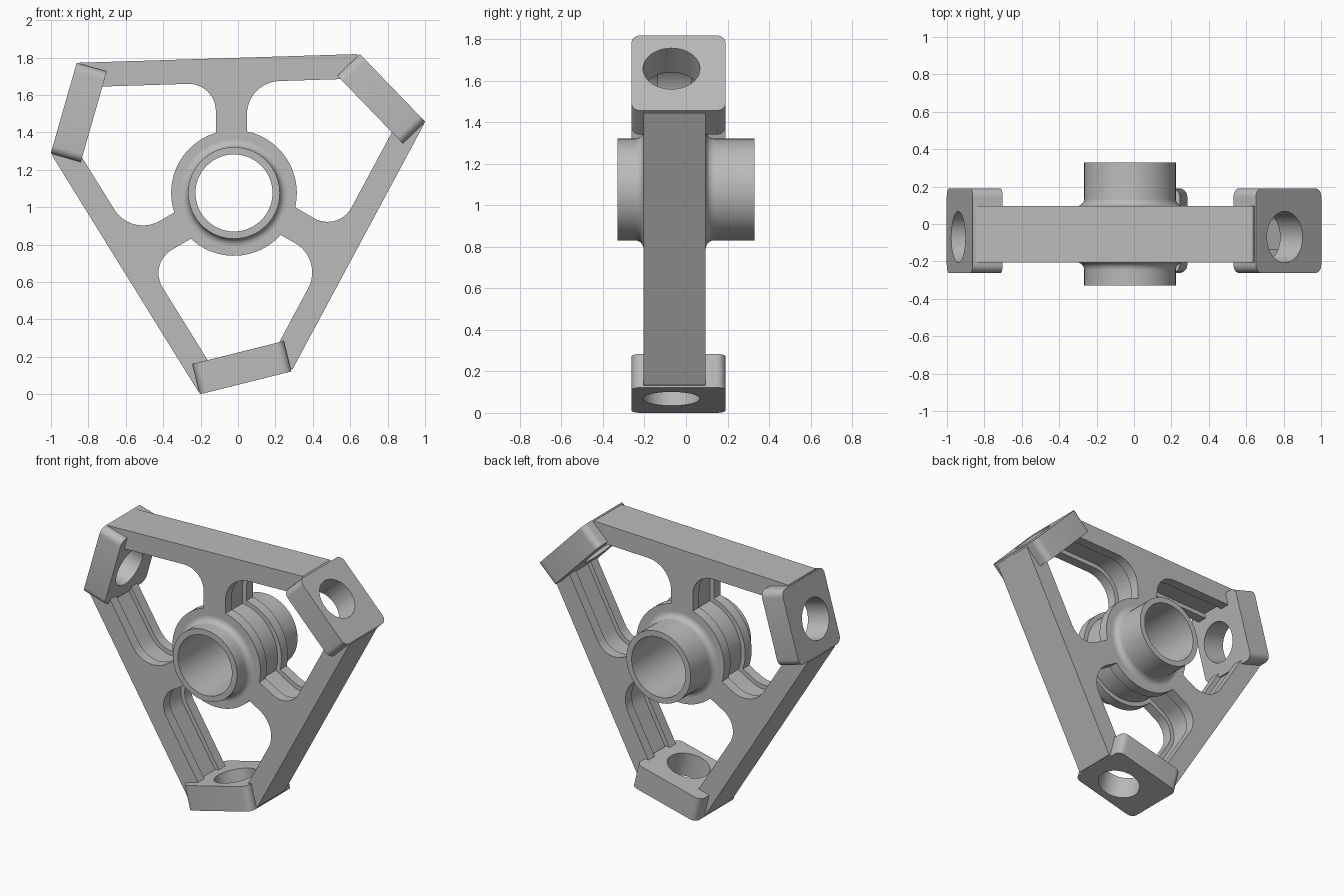
import bpy, bmesh, math
from mathutils import Vector as V
from mathutils.geometry import intersect_line_line_2d

if "Cube" in bpy.data.objects:
    bpy.data.objects.remove(bpy.data.objects["Cube"])

CX, CZ = -0.0215, 1.076          # hub axis position
Y0, Y1 = -0.205, 0.095           # frame faces
PAD_N, PAD_IN = 1.0, 0.833       # pad outer and inner plane, from the hub axis
TA, TB = -0.437, 0.067           # pad ends along its tangent
HOLE_T, HOLE_Y, HOLE_R = -0.156, -0.07, 0.137

metal = bpy.data.materials.new("plain grey")
metal.diffuse_color = (0.5, 0.5, 0.5, 1)
metal.use_nodes = True
metal.node_tree.nodes["Principled BSDF"].inputs["Base Color"].default_value = metal.diffuse_color


def prism(name, loop, offset):
    """Extrude a closed 3D loop by an offset vector."""
    bm = bmesh.new()
    face = bm.faces.new([bm.verts.new(p) for p in loop])
    ext = bmesh.ops.extrude_face_region(bm, geom=[face])
    bmesh.ops.translate(bm, vec=offset,
                        verts=[e for e in ext["geom"] if isinstance(e, bmesh.types.BMVert)])
    bmesh.ops.recalc_face_normals(bm, faces=bm.faces)
    return finish(name, bm)


def finish(name, bm):
    me = bpy.data.meshes.new(name)
    bm.to_mesh(me)
    bm.free()
    me.materials.append(metal)
    ob = bpy.data.objects.new(name, me)
    bpy.context.collection.objects.link(ob)
    return ob


def cut(ob, cutter):
    bpy.context.view_layer.objects.active = ob
    m = ob.modifiers.new("cut", 'BOOLEAN')
    m.operation, m.solver, m.object = 'DIFFERENCE', 'EXACT', cutter
    bpy.ops.object.modifier_apply(modifier=m.name)
    bpy.data.objects.remove(cutter)


def smooth(ob):
    bpy.ops.object.select_all(action='DESELECT')
    ob.select_set(True)
    bpy.context.view_layer.objects.active = ob
    bpy.ops.object.shade_smooth_by_angle(angle=math.radians(30))


def polar(deg):
    return V((math.cos(math.radians(deg)), math.sin(math.radians(deg))))


def tn(k, t, n):
    """Point of pad k from tangent and normal distances, relative to the hub."""
    return polar(14 + 120 * k) * t + polar(-76 + 120 * k) * n


def world(p, y):
    return V((CX + p.x, y, CZ + p.y))


def cross(a, b):
    """Intersection of two infinite lines given as (point, direction)."""
    (p, d), (q, e) = a, b
    s = (q - p).cross(e) / d.cross(e)
    return p + d * s


def fillet(prev, corner, nxt, r, steps=12):
    a, b = (prev - corner).normalized(), (nxt - corner).normalized()
    half = math.acos(a.dot(b)) / 2
    centre = corner + (a + b).normalized() * (r / math.sin(half))
    s = corner + a * (r / math.tan(half)) - centre
    e = corner + b * (r / math.tan(half)) - centre
    ang = math.atan2(s.cross(e), s.dot(e))
    out = []
    for i in range(steps + 1):
        c, sn = math.cos(ang * i / steps), math.sin(ang * i / steps)
        out.append(centre + V((s.x * c - s.y * sn, s.x * sn + s.y * c)))
    return out


def window(k, g):
    """Opening between two spokes, grown by g on every edge."""
    def beam(p, q):
        d = (q - p).normalized()
        inward = V((-d.y, d.x))
        return (p + inward * (0.131 - g), d)
    left = beam(tn(k - 1, TB, PAD_N), tn(k, TA, PAD_N))
    right = beam(tn(k, TB, PAD_N), tn(k + 1, TA, PAD_N))
    dl, dr = polar(210 + 120 * k), polar(330 + 120 * k)
    wl, wr = 0.097 - g, 0.069 - g
    nl, nr = V((-dl.y, dl.x)), V((dr.y, -dr.x))
    spoke_l, spoke_r = (nl * wl, dl), (nr * wr, dr)
    pad = (tn(k, 0, 0.88 + g / 3), polar(14 + 120 * k))
    R = 0.336 - g
    p1 = nl * wl + dl * math.sqrt(R * R - wl * wl)
    p6 = nr * wr + dr * math.sqrt(R * R - wr * wr)
    p2, p3 = cross(spoke_l, left), cross(left, pad)
    p4, p5 = cross(pad, right), cross(right, spoke_r)
    a0 = 330 + 120 * k - math.degrees(math.asin(wr / R))
    a1 = 210 + 120 * k + math.degrees(math.asin(wl / R))
    arc = [polar(a0 + (a1 - a0) * i / 20) * R for i in range(1, 20)]
    return ([p1] + fillet(p1, p2, p3, 0.145 + g) + [p3, p4]
            + fillet(p4, p5, p6, 0.18 + g) + [p6] + arc)


def bolt_cutter(k):
    loop = []
    for i in range(48):
        c = polar(i * 7.5) * HOLE_R
        loop.append(world(tn(k, HOLE_T + c.x, 0.78), HOLE_Y + c.y))
    d = tn(k, 0, 0.4)
    return prism("cutter", loop, V((d.x, 0, d.y)))


# Frame plate: hexagon, ends stopping just inside the pads
outline = []
for k in range(3):
    prv, a = tn(k - 1, TB, PAD_N), tn(k, TA, PAD_N)
    b, nx = tn(k, TB, PAD_N), tn(k + 1, TA, PAD_N)
    outline += [a + (prv - a).normalized() * 0.015, b + (nx - b).normalized() * 0.015]
frame = prism("spoked_frame", [world(p, Y0) for p in outline], V((0, Y1 - Y0, 0)))

# Openings, each with a groove around its wall
for k in range(3):
    cut(frame, prism("cutter", [world(p, -0.5) for p in window(k, 0)], V((0, 1, 0))))
    cut(frame, prism("cutter", [world(p, -0.135) for p in window(k, 0.03)], V((0, 0.16, 0))))
    cut(frame, bolt_cutter(k))
cut(frame, prism("cutter", [world(polar(i * 5) * 0.225, -0.5) for i in range(72)], V((0, 1, 0))))
smooth(frame)

# Corner mounting pads with rounded corners and a bolt hole
for k in range(3):
    loop, r = [], 0.045
    tm, th, ym, yh = (TA + TB) / 2, (TB - TA) / 2, -0.036, 0.226
    for q, (st, sy) in enumerate([(1, 1), (-1, 1), (-1, -1), (1, -1)]):
        for i in range(7):
            c = polar(90 * q + 15 * i) * r
            loop.append(world(tn(k, tm + st * (th - r) + c.x, PAD_IN),
                              ym + sy * (yh - r) + c.y))
    d = tn(k, 0, PAD_N - PAD_IN)
    pad = prism("mounting_pad_%d" % (k + 1), loop, V((d.x, 0, d.y)))
    cut(pad, bolt_cutter(k))
    smooth(pad)

# Hub tube: turned profile with a flare where it meets the frame
f = 0.04
flare = [(0.285 + f * math.cos(math.radians(a)), f * math.sin(math.radians(a)))
         for a in range(180, 89, -15)]
front = [(0.245, -0.33)] + [(r - 0.0 if r < 0.285 else 0.285, Y0 - f + y) for r, y in flare]
back = [(0.245, 0.33)] + [(r, Y1 + f - y) for r, y in flare]
profile = [(0.206, -0.33)] + front + back[::-1] + [(0.206, 0.33)]
bm = bmesh.new()
N = 64
rings = [[bm.verts.new(world(polar(i * 360 / N) * r, y)) for i in range(N)] for r, y in profile]
for a, b in zip(rings, rings[1:] + rings[:1]):
    for i in range(N):
        j = (i + 1) % N
        bm.faces.new((a[i], a[j], b[j], b[i]))
bmesh.ops.recalc_face_normals(bm, faces=bm.faces)
smooth(finish("hub_tube", bm))
